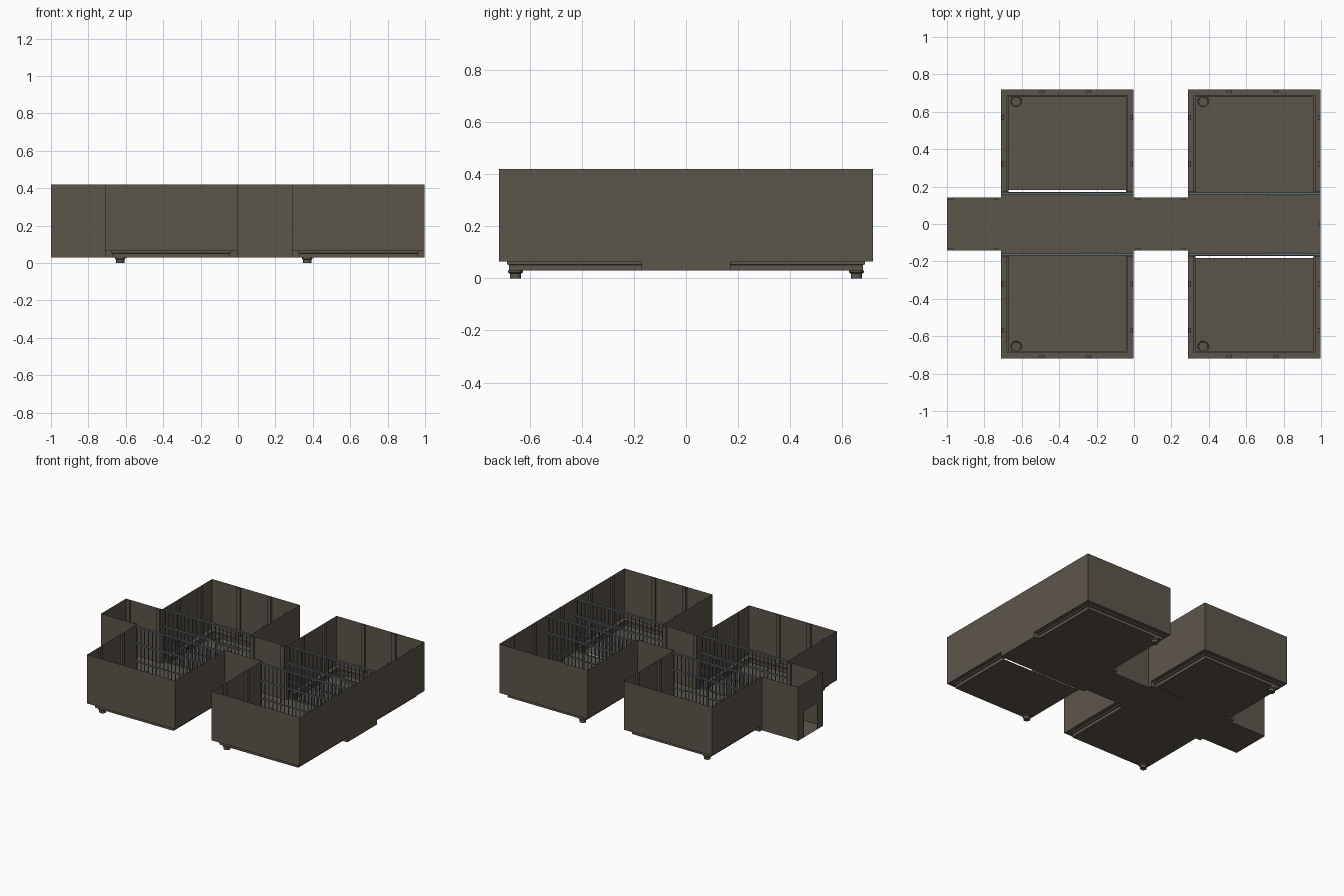
import bpy, bmesh, math
from mathutils import Matrix

if "Cube" in bpy.data.objects:
    bpy.data.objects.remove(bpy.data.objects["Cube"])

def material(name, col):
    m = bpy.data.materials.new(name)
    m.diffuse_color = (*col, 1)
    m.use_nodes = True
    m.node_tree.nodes["Principled BSDF"].inputs["Base Color"].default_value = m.diffuse_color
    return m

CONCRETE = material("brown grey concrete", (0.108, 0.092, 0.071))
STEEL = material("blue grey steel", (0.135, 0.16, 0.175))

ZT, ZL, ZF = 0.42, 0.065, 0.03      # wall top, cell ledge, floor
CW, CY, BY = 0.143, 0.718, 0.163    # corridor half width, cell outer edge, bar line

def finish(bm, name, mat):
    me = bpy.data.meshes.new(name)
    bm.to_mesh(me)
    bm.free()
    me.materials.append(mat)
    ob = bpy.data.objects.new(name, me)
    bpy.context.collection.objects.link(ob)
    return ob

def face(bm, *pts):
    bm.faces.new([bm.verts.new(p) for p in pts])

def wall(bm, a, b, z0, z1=ZT):
    face(bm, (*a, z0), (*b, z0), (*b, z1), (*a, z1))

def box(bm, x0, x1, y0, y1, z0, z1):
    m = (Matrix.Translation(((x0 + x1) / 2, (y0 + y1) / 2, (z0 + z1) / 2))
         @ Matrix.Diagonal((abs(x1 - x0), abs(y1 - y0), abs(z1 - z0), 1)))
    bmesh.ops.create_cube(bm, size=1, matrix=m)

def bar(bm, x, y, z0, z1, r=0.0035):
    bmesh.ops.create_cone(bm, segments=6, radius1=r, radius2=r, depth=z1 - z0, cap_ends=True,
                          matrix=Matrix.Translation((x, y, (z0 + z1) / 2)))

def ring(bm, cx, cy, r, z, n=20):
    return [bm.verts.new((cx + r * math.cos(i * math.tau / n),
                          cy + r * math.sin(i * math.tau / n), z)) for i in range(n)]

def cell(x0, x1, s, gap):
    tag = ("left" if x0 < 0 else "right") + ("_back" if s > 0 else "_front")
    yi = 0.17
    # thin outer walls, deeper next to the corridor
    bm = bmesh.new()
    wall(bm, (x0, s * CY), (x1, s * CY), ZL)
    for x in (x0, x1):
        wall(bm, (x, s * yi), (x, s * CY), ZL)
        wall(bm, (x, s * CW), (x, s * yi), ZF)
    finish(bm, "cell_walls_" + tag, CONCRETE)

    # wall pilasters
    bm = bmesh.new()
    for f in (0.31, 0.66):
        x = x0 + f * (x1 - x0)
        box(bm, x - 0.014, x + 0.014, s * (CY - 0.015), s * (CY - 0.001), ZL, ZT)
    for y in (0.32, 0.57):
        for x, d in ((x0, 1), (x1, -1)):
            box(bm, x + d * 0.001, x + d * 0.015, s * (y - 0.014), s * (y + 0.014), ZL, ZT)
    finish(bm, "cell_pilasters_" + tag, CONCRETE)

    # stepped ledge around three sides: (inset, height)
    bm = bmesh.new()
    prof = [(0, ZL), (0.031, ZL), (0.031, 0.054), (0.038, 0.052), (0.038, ZF)]
    rows = [[bm.verts.new(p) for p in ((x0 + d, s * yi, z), (x0 + d, s * (CY - d), z),
                                       (x1 - d, s * (CY - d), z), (x1 - d, s * yi, z))]
            for d, z in prof]
    for a, b in zip(rows, rows[1:]):
        for i in range(3):
            bm.faces.new((a[i], a[i + 1], b[i + 1], b[i]))
    for x, d in ((x0, 1), (x1, -1)):
        wall(bm, (x, s * yi), (x + d * 0.038, s * yi), ZF, ZL)
    finish(bm, "floor_ledge_" + tag, CONCRETE)

    # cell floor with a round drain hole
    bm = bmesh.new()
    cx, cy = x0 + 0.08, s * 0.655
    d = 0.038
    ys = yi + (0.012 if gap else 0)
    rect = [bm.verts.new(p) for p in ((x0 + d, s * ys, ZF), (x1 - d, s * ys, ZF),
                                      (x1 - d, s * (CY - d), ZF), (x0 + d, s * (CY - d), ZF))]
    top = ring(bm, cx, cy, 0.029, ZF)
    edges = [bm.edges.new((l[i], l[(i + 1) % len(l)])) for l in (rect, top) for i in range(len(l))]
    bmesh.ops.triangle_fill(bm, use_beauty=True, use_dissolve=False, edges=edges)
    finish(bm, "cell_floor_" + tag, CONCRETE)

    # drain cup hanging below the floor
    bm = bmesh.new()
    rings = [ring(bm, cx, cy, r, z) for r, z in ((0.029, ZF), (0.028, 0.022), (0.022, 0.018), (0.022, 0))]
    for a, b in zip(rings, rings[1:]):
        for i in range(len(a)):
            j = (i + 1) % len(a)
            bm.faces.new((a[i], a[j], b[j], b[i]))
    bm.faces.new(rings[-1])
    finish(bm, "drain_" + tag, CONCRETE)

    # barred front with horizontal rails
    bm = bmesh.new()
    y = s * BY
    dx0, dx1 = x0 + 0.43, x0 + 0.61
    n = 23
    for i in range(n):
        x = x0 + 0.012 + i * (x1 - x0 - 0.024) / (n - 1)
        low = 0.29 if dx0 < x < dx1 else ZF
        bar(bm, x, y, low, ZT - 0.004)
    for z in (0.414, 0.29):
        box(bm, x0, x1, y - 0.005, y + 0.005, z - 0.005, z + 0.005)
    for a, b in ((x0, dx0), (dx1, x1)):
        for z in (0.16, 0.036):
            box(bm, a, b, y - 0.004, y + 0.004, z - 0.004, z + 0.004)
    finish(bm, "cell_bars_" + tag, STEEL)

    # barred door just in front of the bars
    bm = bmesh.new()
    y = s * (BY - 0.009)
    for z in (0.036, 0.16, 0.284):
        box(bm, dx0, dx1, y - 0.004, y + 0.004, z - 0.004, z + 0.004)
    for i in range(7):
        bar(bm, dx0 + 0.004 + i * (dx1 - dx0 - 0.008) / 6, y, ZF, 0.288)
    finish(bm, "cell_door_" + tag, STEEL)

for x0, x1 in ((-0.71, -0.004), (0.29, 0.998)):
    for s in (1, -1):
        cell(x0, x1, s, gap=(x0 < 0) == (s > 0))

# corridor floor, widened in front of the cells
bm = bmesh.new()
for a, b, w in ((-1, -0.71, CW), (-0.71, -0.004, 0.17), (-0.004, 0.29, CW), (0.29, 0.998, 0.17)):
    face(bm, (a, -w, ZF), (b, -w, ZF), (b, w, ZF), (a, w, ZF))
finish(bm, "corridor_floor", CONCRETE)

# corridor walls with a doorway in the left end
bm = bmesh.new()
for s in (1, -1):
    wall(bm, (-1, s * CW), (-0.71, s * CW), ZF)
    wall(bm, (-0.004, s * CW), (0.29, s * CW), ZF)
    wall(bm, (-1, s * CW), (-1, s * 0.075), ZF)
wall(bm, (-1, -0.075), (-1, 0.075), 0.22)
wall(bm, (0.998, -CW), (0.998, CW), ZF)
finish(bm, "corridor_walls", CONCRETE)

# corridor pilasters
bm = bmesh.new()
for x in (-0.978, -0.735, 0.02, 0.265):
    for s in (1, -1):
        box(bm, x - 0.014, x + 0.014, s * (CW - 0.012), s * (CW - 0.001), ZF, ZT)
box(bm, 0.985, 0.997, -0.014, 0.014, ZF, ZT)
finish(bm, "corridor_pilasters", CONCRETE)
